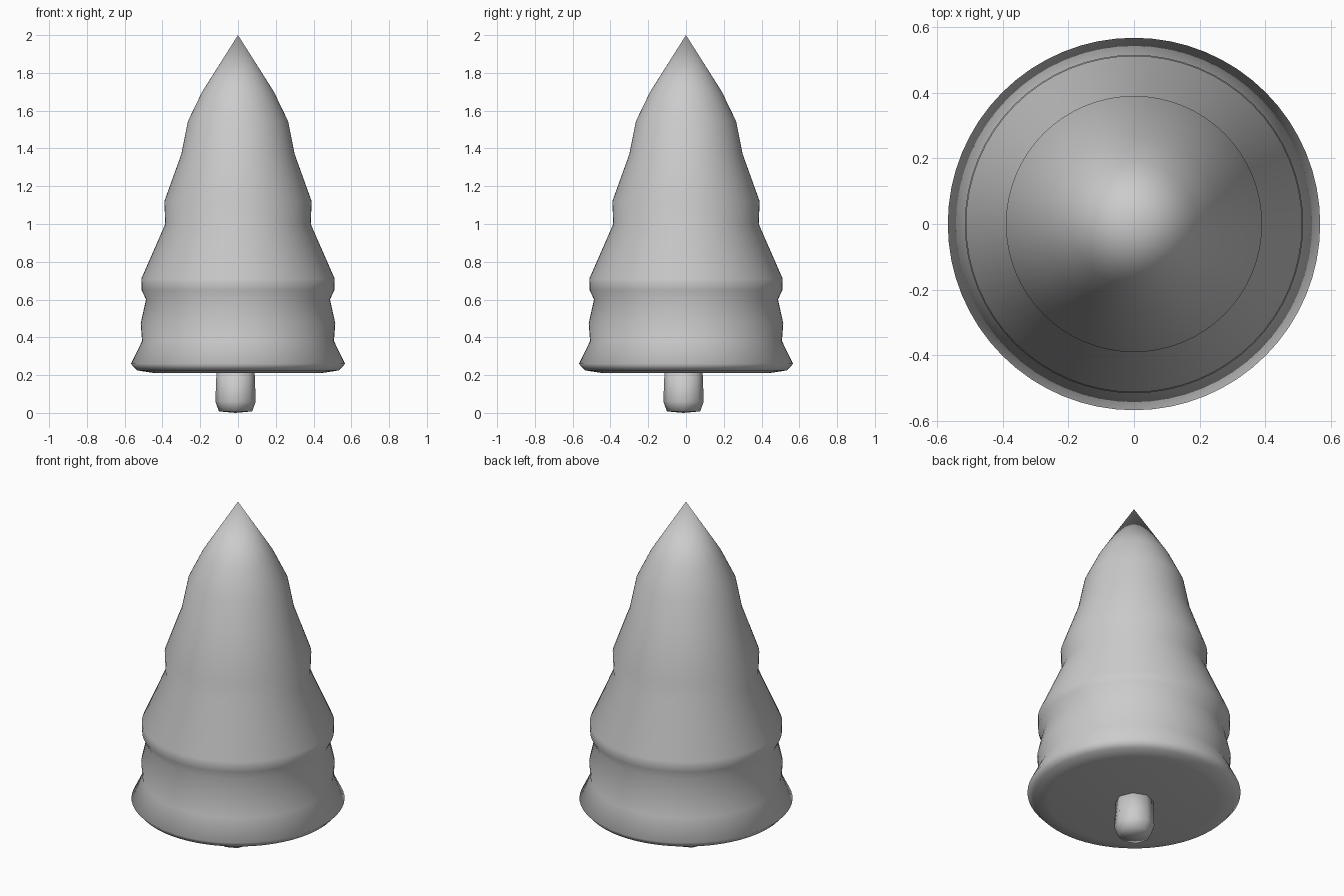
import bpy, bmesh, math

if "Cube" in bpy.data.objects:
    bpy.data.objects.remove(bpy.data.objects["Cube"])


def lathe(name, profile, sides, centre=(0, 0)):
    """Revolve (radius, z) points around a vertical axis; radius 0 makes a pole."""
    bm = bmesh.new()
    rings = []
    for r, z in profile:
        if r == 0:
            rings.append([bm.verts.new((centre[0], centre[1], z))])
        else:
            rings.append([bm.verts.new((centre[0] + r * math.cos(2 * math.pi * i / sides),
                                        centre[1] + r * math.sin(2 * math.pi * i / sides), z))
                          for i in range(sides)])
    for a, b in zip(rings, rings[1:]):
        for i in range(sides):
            j = (i + 1) % sides
            if len(a) == 1:
                bm.faces.new((a[0], b[j], b[i]))
            elif len(b) == 1:
                bm.faces.new((a[i], a[j], b[0]))
            else:
                bm.faces.new((a[i], a[j], b[j], b[i]))
    bmesh.ops.recalc_face_normals(bm, faces=bm.faces)
    for f in bm.faces:
        f.smooth = True
    mesh = bpy.data.meshes.new(name)
    bm.to_mesh(mesh)
    bm.free()
    obj = bpy.data.objects.new(name, mesh)
    bpy.context.collection.objects.link(obj)
    return obj


# Tiered foliage, closed underneath
lathe("foliage", [
    (0, 0.21), (0.45, 0.212), (0.535, 0.225), (0.567, 0.26),
    (0.508, 0.38), (0.515, 0.475), (0.487, 0.60), (0.51, 0.65),
    (0.512, 0.71), (0.385, 1.00), (0.39, 1.12), (0.30, 1.37),
    (0.265, 1.545), (0.19, 1.70), (0, 2.0)], 64)

# Short trunk, slightly off centre, with a chamfered foot
lathe("trunk", [
    (0, 0), (0.088, 0.008), (0.107, 0.06), (0.1, 0.24), (0, 0.24)],
    8, (-0.013, -0.013))
